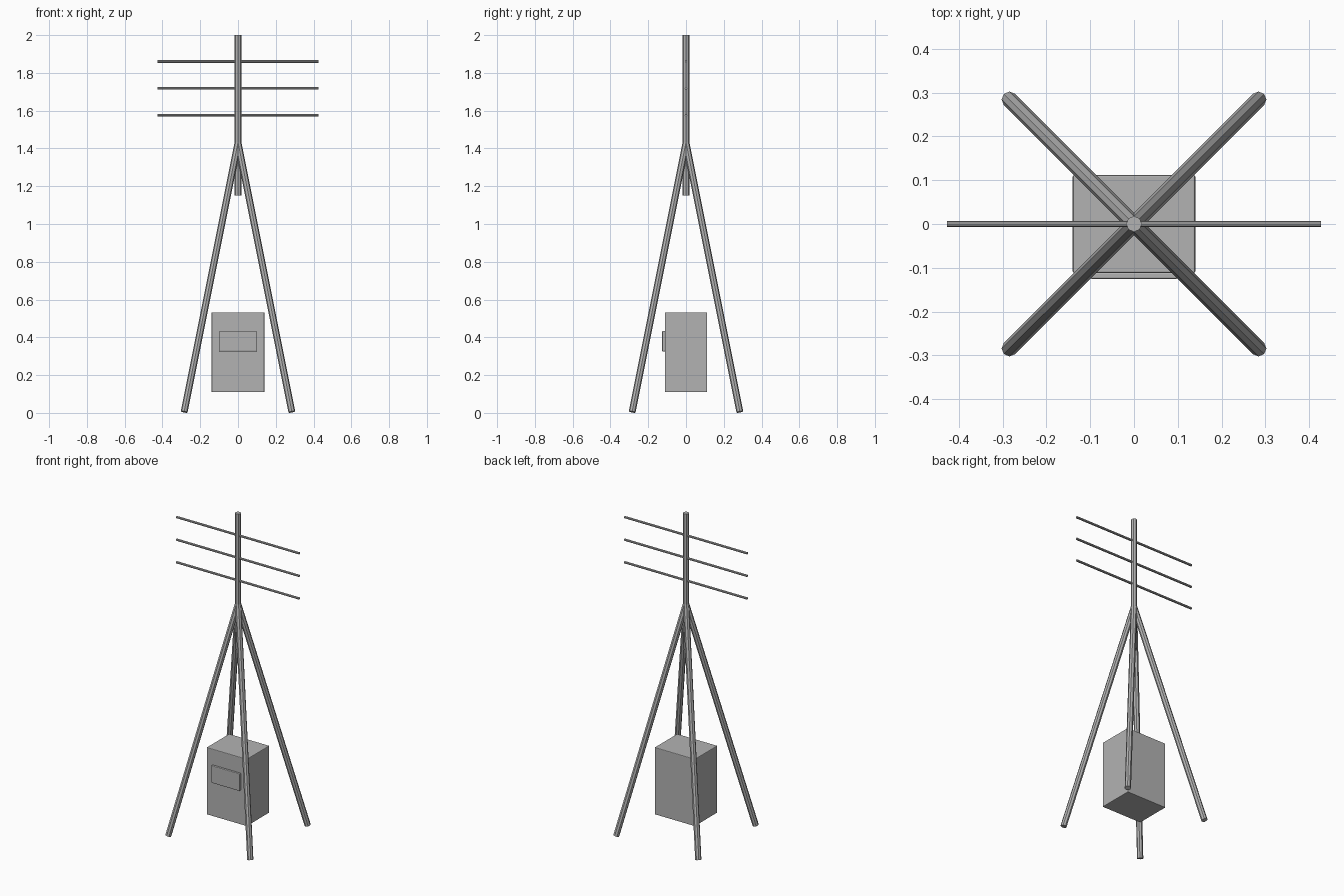
import bpy
from mathutils import Vector

cube = bpy.data.objects.get("Cube")
if cube:
    bpy.data.objects.remove(cube, do_unlink=True)

# Single painted-metal colour
grey = bpy.data.materials.new("mid grey metal")
grey.use_nodes = True
colour = (0.45, 0.45, 0.45, 1)
grey.diffuse_color = colour
grey.node_tree.nodes["Principled BSDF"].inputs["Base Color"].default_value = colour


def finish(name):
    obj = bpy.context.object
    obj.name = name
    obj.data.materials.append(grey)
    return obj


def rod(name, start, end, radius):
    start, end = Vector(start), Vector(end)
    axis = end - start
    bpy.ops.mesh.primitive_cylinder_add(
        vertices=8, radius=radius, depth=axis.length, location=(start + end) / 2,
        rotation=axis.to_track_quat("Z", "Y").to_euler())
    return finish(name)


def box(name, low, high, bevel):
    low, high = Vector(low), Vector(high)
    bpy.ops.mesh.primitive_cube_add(size=1, location=(low + high) / 2)
    obj = finish(name)
    obj.scale = high - low
    bpy.ops.object.transform_apply(location=False, rotation=False, scale=True)
    mod = obj.modifiers.new("soft_edges", "BEVEL")
    mod.width = bevel
    mod.segments = 2
    return obj


# Mast and four splayed legs
rod("mast", (0, 0, 1.15), (0, 0, 2), 0.018)
foot = 0.285
for side, sx in (("left", 1), ("right", -1)):
    for end, sy in (("front", -1), ("back", 1)):
        rod(f"{end}_{side}_leg", (sx * foot, sy * foot, 0.005), (0, 0, 1.43), 0.018)

# Antenna crossbars
for name, z in (("lower", 1.576), ("middle", 1.718), ("upper", 1.86)):
    rod(f"{name}_crossbar", (-0.427, 0, z), (0.427, 0, z), 0.007)

# Equipment cabinet with a front plate
box("cabinet", (-0.14, -0.112, 0.11), (0.14, 0.112, 0.532), 0.004)
box("cabinet_plate", (-0.099, -0.126, 0.325), (0.099, -0.11, 0.434), 0.004)
